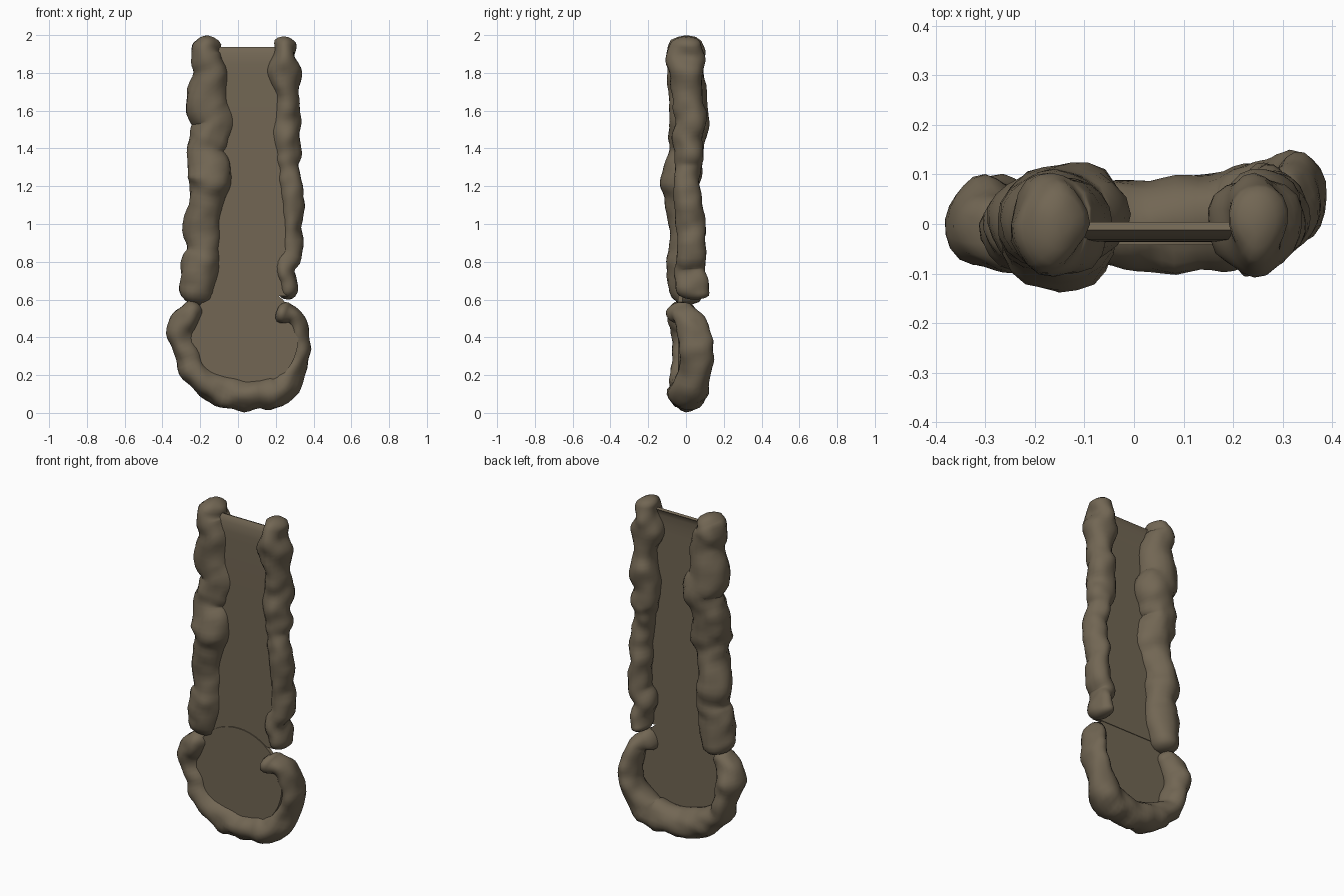
import bpy, bmesh, math
from mathutils import Vector, noise

if "Cube" in bpy.data.objects:
    bpy.data.objects.remove(bpy.data.objects["Cube"])

mat = bpy.data.materials.new("weathered brown")
mat.diffuse_color = (0.168, 0.134, 0.088, 1)
mat.use_nodes = True
mat.node_tree.nodes["Principled BSDF"].inputs["Base Color"].default_value = mat.diffuse_color


def finish(name, bm, angle=60):
    bmesh.ops.recalc_face_normals(bm, faces=bm.faces)
    me = bpy.data.meshes.new(name)
    bm.to_mesh(me)
    bm.free()
    me.materials.append(mat)
    ob = bpy.data.objects.new(name, me)
    bpy.context.collection.objects.link(ob)
    bpy.context.view_layer.objects.active = ob
    ob.select_set(True)
    bpy.ops.object.shade_smooth_by_angle(angle=math.radians(angle))
    ob.select_set(False)
    return ob


def catmull(a, b, c, d, t):
    return [0.5 * (2 * q + (r - p) * t + (2 * p - 5 * q + 4 * r - s) * t * t
                   + (3 * q - p - 3 * r + s) * t ** 3) for p, q, r, s in zip(a, b, c, d)]


def lumpy_tube(name, pts, sides=20, steps=5, bump=0.016, cap=0.75):
    """pts: (x, y, z, half width in the xz plane, half depth in y)."""
    P = [pts[0]] + pts + [pts[-1]]
    path = [catmull(*P[i:i + 4], k / steps) for i in range(len(pts) - 1) for k in range(steps)]
    path.append(list(pts[-1]))
    cen = [Vector(p[:3]) for p in path]
    n = len(path)
    tan = [(cen[min(i + 1, n - 1)] - cen[max(i - 1, 0)]).normalized() for i in range(n)]
    rings = []
    angs = [math.radians(a) for a in (75, 50, 25)]
    for a in angs:                                       # rounded start
        rings.append((cen[0] - tan[0] * cap * path[0][3] * math.sin(a), tan[0],
                      path[0][3] * math.cos(a), path[0][4] * math.cos(a)))
    rings += [(cen[i], tan[i], path[i][3], path[i][4]) for i in range(n)]
    for a in reversed(angs):                             # rounded end
        rings.append((cen[-1] + tan[-1] * cap * path[-1][3] * math.sin(a), tan[-1],
                      path[-1][3] * math.cos(a), path[-1][4] * math.cos(a)))
    bm = bmesh.new()
    loops = []
    for c, t, rw, rd in rings:
        side = Vector((t.z, 0, -t.x)).normalized()
        loop = []
        for k in range(sides):
            a = 2 * math.pi * k / sides
            d = side * (math.cos(a) * rw) + Vector((0, math.sin(a) * rd, 0))
            co = c + d
            co += d.normalized() * bump * noise.noise(co * 13) * min(1, rw / 0.05)
            loop.append(bm.verts.new(co))
        loops.append(loop)
    for A, B in zip(loops, loops[1:]):
        for k in range(sides):
            j = (k + 1) % sides
            bm.faces.new((A[k], A[j], B[j], B[k]))
    bm.faces.new(loops[0])
    bm.faces.new(loops[-1])
    return finish(name, bm)


def rail(name, rows):
    """rows: (z, left x, right x, y centre, half depth)."""
    return lumpy_tube(name, [((l + r) / 2, y, z, (r - l) / 2, d) for z, l, r, y, d in rows])


# Long lumpy side rails
rail("left_rail", [
    (0.64, -0.305, -0.12, 0.00, 0.09), (0.78, -0.305, -0.09, -0.01, 0.09),
    (0.87, -0.27, -0.09, 0.00, 0.09), (1.00, -0.295, -0.095, 0.00, 0.095),
    (1.14, -0.255, -0.08, -0.02, 0.095), (1.25, -0.265, -0.03, -0.03, 0.11),
    (1.38, -0.27, -0.07, 0.00, 0.095), (1.46, -0.255, -0.04, 0.01, 0.10),
    (1.54, -0.24, -0.015, 0.02, 0.105), (1.64, -0.275, -0.05, 0.01, 0.105),
    (1.80, -0.24, -0.05, 0.00, 0.10), (1.90, -0.25, -0.085, 0.00, 0.105),
    (1.95, -0.22, -0.095, 0.00, 0.085)])
rail("right_rail", [
    (0.635, 0.215, 0.31, 0.04, 0.085), (0.70, 0.215, 0.315, 0.03, 0.09),
    (0.77, 0.185, 0.31, 0.02, 0.085), (0.86, 0.225, 0.345, 0.03, 0.08),
    (1.00, 0.22, 0.335, 0.02, 0.075), (1.12, 0.22, 0.355, 0.01, 0.075),
    (1.22, 0.21, 0.335, 0.00, 0.07), (1.30, 0.20, 0.32, 0.01, 0.07),
    (1.36, 0.18, 0.335, 0.02, 0.08), (1.45, 0.17, 0.325, 0.01, 0.08),
    (1.56, 0.18, 0.335, 0.03, 0.09), (1.66, 0.20, 0.32, 0.01, 0.08),
    (1.80, 0.15, 0.34, 0.00, 0.09), (1.89, 0.18, 0.305, 0.00, 0.10),
    (1.95, 0.19, 0.305, 0.00, 0.08)])

# Lumpy U-shaped frame at the foot, curling forward at its right end
lumpy_tube("bottom_loop", [
    (-0.235, -0.02, 0.545, 0.055, 0.07), (-0.28, -0.01, 0.49, 0.072, 0.085),
    (-0.30, 0.01, 0.42, 0.075, 0.085), (-0.275, 0.01, 0.32, 0.065, 0.085),
    (-0.235, 0.00, 0.22, 0.072, 0.085), (-0.14, 0.00, 0.14, 0.075, 0.085),
    (-0.02, 0.00, 0.098, 0.083, 0.09), (0.11, 0.00, 0.10, 0.085, 0.095),
    (0.22, 0.02, 0.125, 0.085, 0.10), (0.285, 0.05, 0.22, 0.068, 0.09),
    (0.325, 0.055, 0.32, 0.055, 0.09), (0.318, 0.045, 0.42, 0.055, 0.085),
    (0.295, 0.01, 0.50, 0.055, 0.085), (0.245, -0.025, 0.53, 0.065, 0.08)], bump=0.018)

# Thin back sheet whose top edge rolls backward
bm = bmesh.new()
profile = [(-0.025, 0.62), (-0.025, 1.0), (-0.025, 1.5), (-0.025, 1.8), (-0.024, 1.85),
           (-0.020, 1.895), (-0.012, 1.92), (-0.004, 1.93)]
strips = []
for off in (-0.011, 0.011):
    for x in (-0.19, 0.265):
        strips.append([bm.verts.new((x, y + off * (1 if z < 1.9 else 0.7),
                                     z + (0.006 if off < 0 and z > 1.88 else 0)))
                       for y, z in profile])
order = [strips[0], strips[1], strips[3], strips[2]]
for A, B in zip(order, order[1:] + order[:1]):
    for i in range(len(profile) - 1):
        bm.faces.new((A[i], B[i], B[i + 1], A[i + 1]))
for i in (0, -1):
    bm.faces.new([s[i] for s in order])
finish("back_sheet", bm, 60)

# Oval plate filling the loop
bm = bmesh.new()
bmesh.ops.create_cone(bm, cap_ends=True, segments=48, radius1=1, radius2=1, depth=0.024)
for v in bm.verts:
    v.co = Vector((0.03 + 0.29 * v.co.x, -0.03 + v.co.z, 0.40 + 0.285 * v.co.y))
finish("oval_plate", bm, 40)
